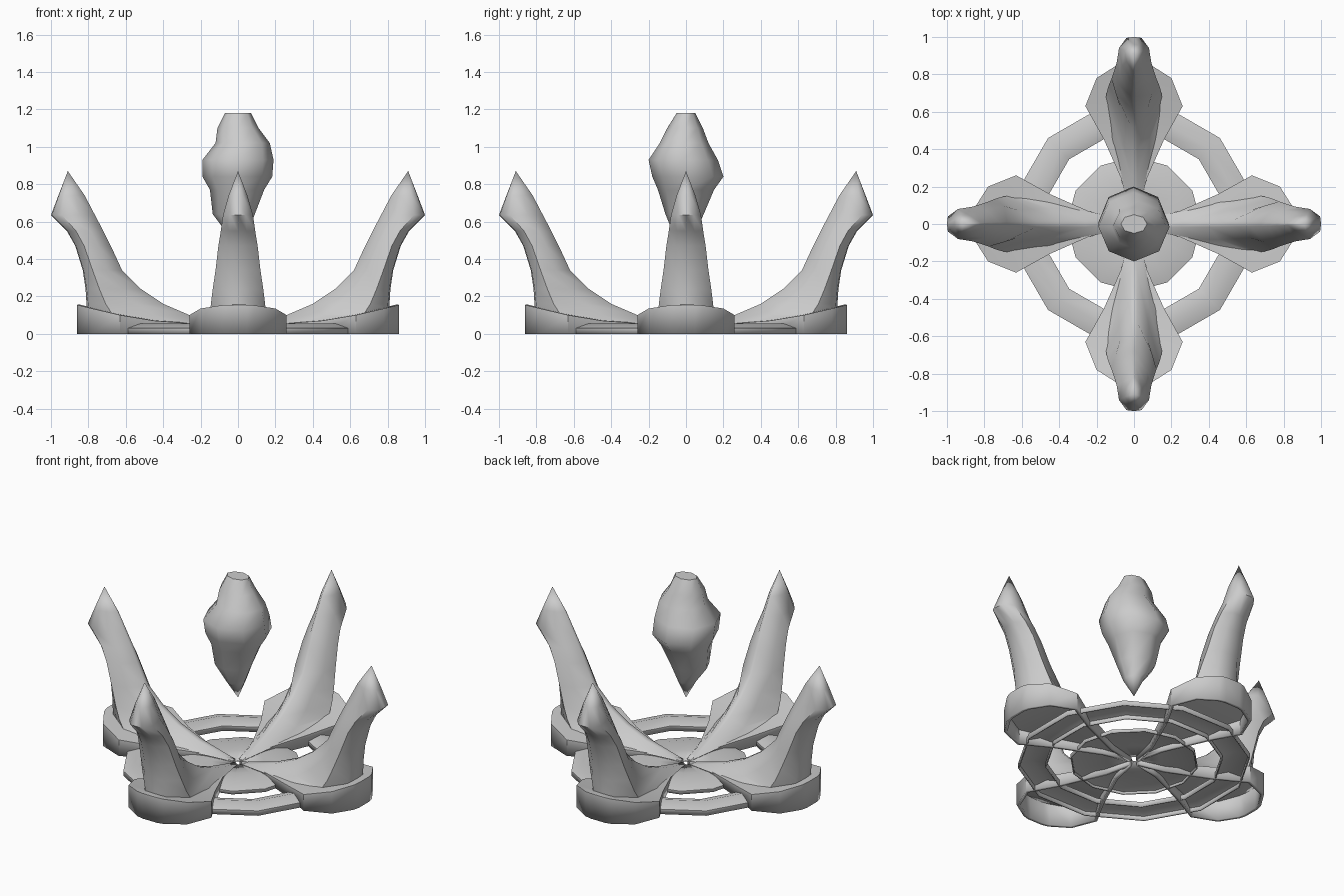
import bpy, bmesh, math
from mathutils import Vector, Matrix

cube = bpy.data.objects.get("Cube")
if cube:
    bpy.data.objects.remove(cube, do_unlink=True)

stone = bpy.data.materials.new("grey stone")
stone.use_nodes = True
GREY = (0.6, 0.6, 0.6, 1.0)
stone.diffuse_color = GREY
stone.node_tree.nodes["Principled BSDF"].inputs["Base Color"].default_value = GREY


def finish(name, bm, angle=0, thickness=0, smooth=40):
    """Turn a bmesh into a shaded object, spun about the vertical axis."""
    bmesh.ops.recalc_face_normals(bm, faces=bm.faces)
    bm.transform(Matrix.Rotation(angle, 4, "Z"))
    mesh = bpy.data.meshes.new(name)
    bm.to_mesh(mesh)
    bm.free()
    mesh.materials.append(stone)
    ob = bpy.data.objects.new(name, mesh)
    bpy.context.collection.objects.link(ob)
    if thickness:
        mod = ob.modifiers.new("wall", "SOLIDIFY")
        mod.thickness = thickness
        mod.offset = -1
    bpy.ops.object.select_all(action="DESELECT")
    ob.select_set(True)
    bpy.context.view_layer.objects.active = ob
    bpy.ops.object.shade_smooth_by_angle(angle=math.radians(smooth))
    return ob


def loft(bm, rings, closed=True):
    """Join successive rows of points with quads."""
    rows = [[bm.verts.new(p) for p in ring] for ring in rings]
    for a, b in zip(rows, rows[1:]):
        n = len(a)
        for i in range(n if closed else n - 1):
            j = (i + 1) % n
            bm.faces.new((a[i], a[j], b[j], b[i]))
    return rows


def fan(bm, row, tip):
    """Close a row to a point."""
    t = bm.verts.new(tip)
    for i in range(len(row)):
        bm.faces.new((row[i], row[(i + 1) % len(row)], t))


# Petal outline: radius, half width, rim height
PETAL = [(0.03, 0.012, 0.04), (0.19, 0.045, 0.05), (0.45, 0.16, 0.07),
         (0.63, 0.26, 0.10), (0.78, 0.20, 0.135), (0.85, 0.09, 0.152)]


def petal_top(r):
    for (r0, _, z0), (r1, _, z1) in zip(PETAL, PETAL[1:]):
        if r <= r1:
            return z0 + (z1 - z0) * (r - r0) / (r1 - r0)
    return PETAL[-1][2]


def petal(name, angle):
    bm = bmesh.new()
    rows = [[(r, -w, 0), (r, -w, z), (r, 0, z + 0.005), (r, w, z), (r, w, 0)]
            for r, w, z in PETAL]
    rows.append([(0.86, y, z) for y, z in
                 ((-0.05, 0), (-0.05, 0.155), (0, 0.155), (0.05, 0.155), (0.05, 0))])
    last = loft(bm, rows, closed=False)[-1]
    bm.faces.new(last)
    return finish(name, bm, angle, thickness=0.02)


# Claw levels: height, inner radius, outer radius, half width
CLAW = [(0.0, 0.03, 0.81, 0.15), (0.10, 0.26, 0.81, 0.15), (0.16, 0.40, 0.81, 0.145),
        (0.24, 0.52, 0.815, 0.135), (0.34, 0.62, 0.83, 0.12), (0.47, 0.68, 0.87, 0.105),
        (0.55, 0.72, 0.915, 0.092), (0.635, 0.765, 1.0, 0.08), (0.74, 0.82, 0.96, 0.05)]


def claw(name, angle):
    bm = bmesh.new()
    rings = []
    for z, r0, r1, w in CLAW:
        d = r1 - r0
        belly = 0.55 if z < 0.3 else 0.8
        half = [(r0, 0.12 * w), (r0 + 0.35 * d, belly * w), (r0 + 0.75 * d, w),
                (r1 - 0.02 * d, 0.5 * w)]
        loop = half + [(r1, 0)] + [(r, -y) for r, y in reversed(half)]
        rings.append([(r, y, max(z, petal_top(r) - 0.005)) for r, y in loop])
    rows = loft(bm, rings)
    fan(bm, rows[-1], (0.91, 0, 0.87))
    return finish(name, bm, angle, smooth=50)


for side, quarter in (("left", 0), ("back", 1), ("right", 2), ("front", 3)):
    petal(side + "_petal", quarter * math.pi / 2)
    claw(side + "_claw", quarter * math.pi / 2)


def band(name, profile, start):
    """Twelve-sided open-bottomed ring from a radius and height profile."""
    bm = bmesh.new()
    rings = []
    for r, z in profile:
        rings.append([(r * math.cos(a), r * math.sin(a), z) for a in
                      (start + math.tau * i / 12 for i in range(12))])
    loft(bm, rings)
    return finish(name, bm, thickness=0.008)


band("outer_ring", [(0.65, 0), (0.65, 0.03), (0.57, 0.055), (0.49, 0.03), (0.49, 0)],
     math.radians(15))
band("inner_disc", [(0.36, 0), (0.36, 0.02), (0.28, 0.04), (0.15, 0.035), (0.03, 0.03)], 0)

# Floating crystal: height, then left, right, front and back limits
CRYSTAL = [(0.54, -0.06, 0.05, -0.07, 0.05), (0.64, -0.135, 0.09, -0.11, 0.095),
           (0.77, -0.15, 0.14, -0.15, 0.15), (0.84, -0.19, 0.183, -0.18, 0.2),
           (0.93, -0.19, 0.19, -0.2, 0.17), (1.02, -0.12, 0.17, -0.14, 0.12),
           (1.10, -0.11, 0.11, -0.10, 0.09), (1.18, -0.07, 0.07, -0.05, 0.05)]
bm = bmesh.new()
rings = []
for z, x0, x1, y0, y1 in CRYSTAL:
    mid = Vector(((x0 + x1) / 2, (y0 + y1) / 2, z))
    rings.append([mid + Vector(((x1 - x0) / 2 * math.cos(a), (y1 - y0) / 2 * math.sin(a), 0))
                  for a in (math.tau * i / 8 for i in range(8))])
rows = loft(bm, rings)
bm.faces.new(rows[-1])
fan(bm, rows[0], (0, 0, 0.43))
finish("floating_crystal", bm, smooth=50)
